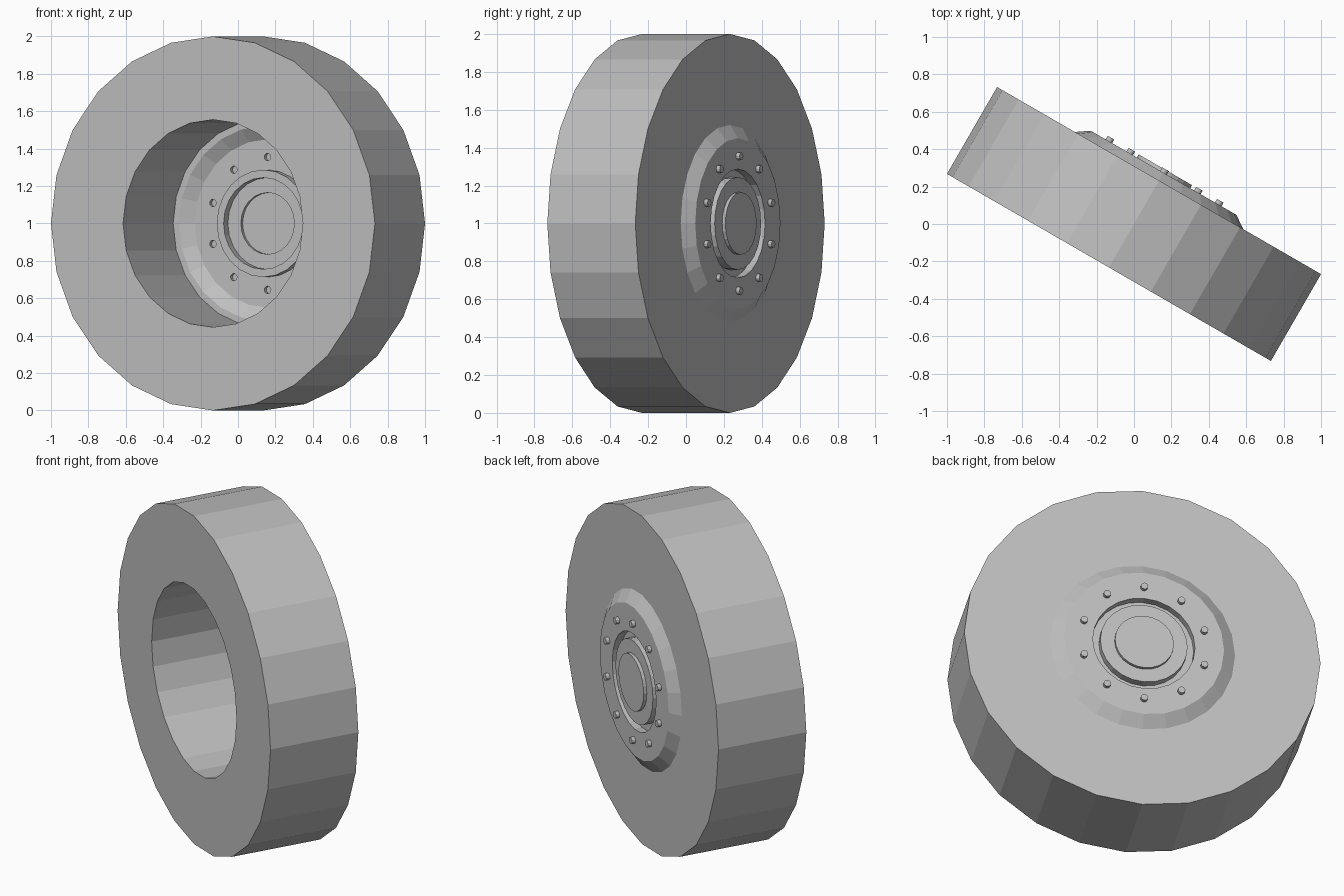
import bpy
import bmesh
from math import cos, sin, pi, radians
from mathutils import Matrix

if "Cube" in bpy.data.objects:
    bpy.data.objects.remove(bpy.data.objects["Cube"], do_unlink=True)

SIDES = 24
HALF = 0.268          # half the wheel width
HOLE = 0.555          # radius of the open centre
PLATE = 0.316         # height of the hub plate along the axle

# The wheel stands upright with its axle turned 30 degrees away from +y
placement = (Matrix.Translation((0, 0, 1))
             @ Matrix.Rotation(radians(-30), 4, "Z")
             @ Matrix.Rotation(radians(-90), 4, "X"))

grey = bpy.data.materials.new("plain grey")
grey.use_nodes = True
colour = (0.52, 0.52, 0.52, 1)
grey.diffuse_color = colour
bsdf = next(n for n in grey.node_tree.nodes if n.type == "BSDF_PRINCIPLED")
bsdf.inputs["Base Color"].default_value = colour


def ring(bm, radius, height, sides=SIDES, centre=(0, 0)):
    return [bm.verts.new((centre[0] + radius * cos(2 * pi * i / sides),
                          centre[1] + radius * sin(2 * pi * i / sides), height))
            for i in range(sides)]


def bridge(bm, a, b):
    n = len(a)
    for i in range(n):
        j = (i + 1) % n
        bm.faces.new((a[i], a[j], b[j], b[i]))


def loop_edges(bm, loop):
    edges = []
    for a, b in zip(loop, loop[1:] + loop[:1]):
        edges.append(bm.edges.get((a, b)) or bm.edges.new((a, b)))
    return edges


def finish(bm, name):
    mesh = bpy.data.meshes.new(name)
    bm.to_mesh(mesh)
    bm.free()
    mesh.transform(placement)
    mesh.materials.append(grey)
    obj = bpy.data.objects.new(name, mesh)
    bpy.context.collection.objects.link(obj)
    return obj


# Tyre: a plain faceted ring
bm = bmesh.new()
profile = [(1, -HALF), (1, HALF), (HOLE, HALF), (HOLE, -HALF)]
rings = [ring(bm, r, h) for r, h in profile]
for a, b in zip(rings, rings[1:] + rings[:1]):
    bridge(bm, a, b)
bmesh.ops.recalc_face_normals(bm, faces=bm.faces)
finish(bm, "tyre")

# Hub: a pressed sheet with a sloped rim, a groove and a raised cap
bm = bmesh.new()
rim = [ring(bm, r, h) for r, h in [(HOLE, HALF), (0.52, HALF), (0.45, PLATE)]]
centre = [ring(bm, r, h) for r, h in [
    (0.287, PLATE), (0.287, 0.27), (0.245, 0.27),
    (0.245, PLATE), (0.165, PLATE), (0.165, 0.335)]]
for part in (rim, centre):
    for a, b in zip(part, part[1:]):
        bridge(bm, a, b)
bm.faces.new(centre[-1])

# Bolts: ten small studs pressed out of the plate
borders = loop_edges(bm, rim[-1]) + loop_edges(bm, centre[0])
for i in range(10):
    angle = pi / 2 + 2 * pi * i / 10
    spot = (0.355 * cos(angle), 0.355 * sin(angle))
    base = ring(bm, 0.02, PLATE, 12, spot)
    top = ring(bm, 0.02, 0.338, 12, spot)
    bridge(bm, base, top)
    bm.faces.new(top)
    borders += loop_edges(bm, base)

# Flat plate between the rim and the groove, around the bolts
bmesh.ops.triangle_fill(bm, edges=borders, use_beauty=True, normal=(0, 0, 1))
bm.normal_update()
bmesh.ops.reverse_faces(bm, faces=[
    f for f in bm.faces if abs(f.normal.z) > 0.99 and f.normal.z < 0])
finish(bm, "hub")
